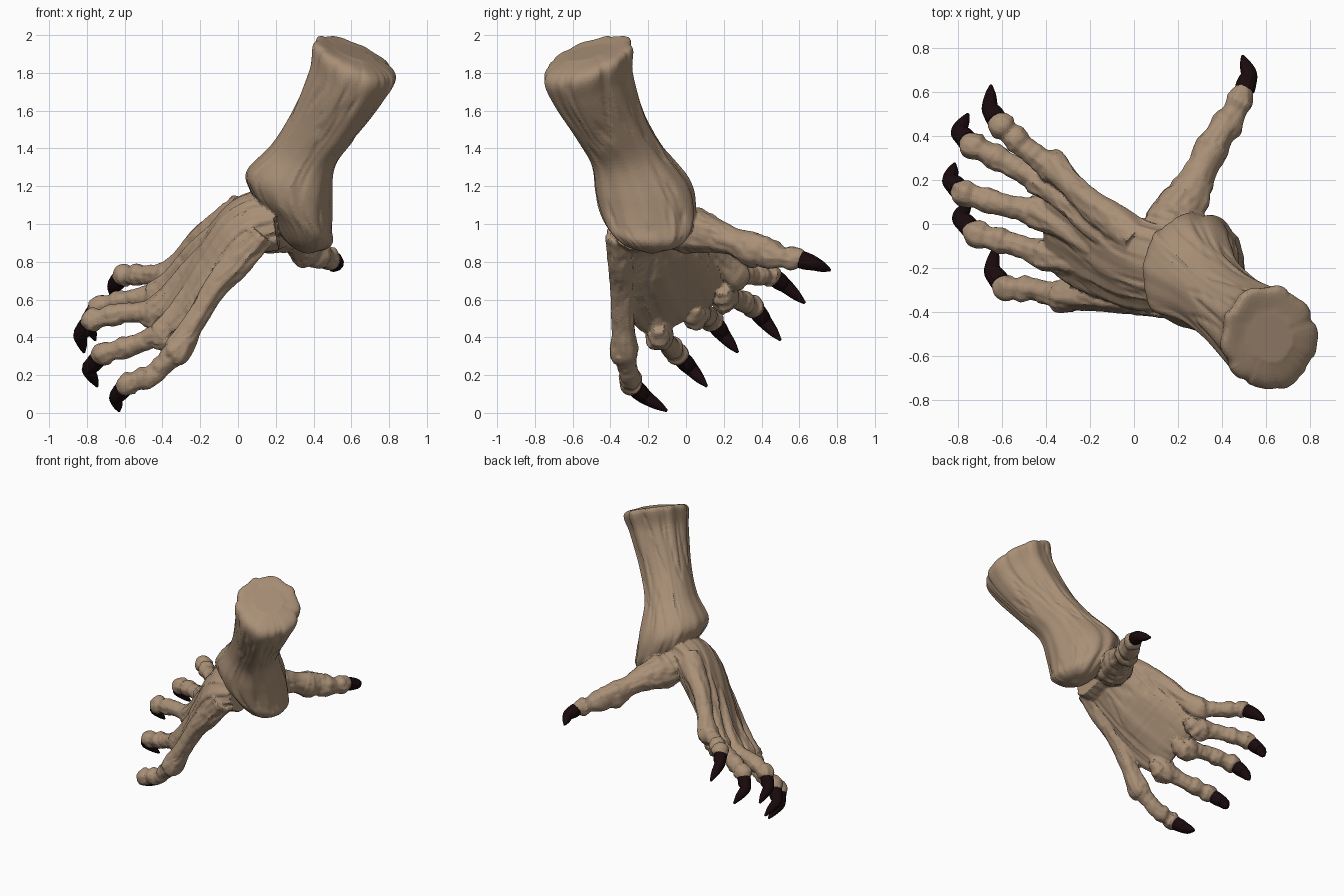
import bpy, bmesh, math
from mathutils import Vector, noise

if "Cube" in bpy.data.objects:
    bpy.data.objects.remove(bpy.data.objects["Cube"])


def material(name, rgb):
    m = bpy.data.materials.new(name)
    m.diffuse_color = (*rgb, 1)
    m.use_nodes = True
    m.node_tree.nodes["Principled BSDF"].inputs["Base Color"].default_value = m.diffuse_color
    return m


SKIN = material("brown_skin", (0.40, 0.28, 0.185))
HORN = material("dark_claw", (0.010, 0.003, 0.004))


def spline(rows, steps):
    """Catmull-Rom through rows of numbers, as a list of rows."""
    rows = [list(r) for r in rows]
    p = [[2 * a - b for a, b in zip(rows[0], rows[1])]] + rows
    p.append([2 * a - b for a, b in zip(rows[-1], rows[-2])])
    out = []
    for i in range(1, len(p) - 2):
        for s in range(steps):
            t = s / steps
            out.append([0.5 * (2 * b + (c - a) * t + (2 * a - 5 * b + 4 * c - d) * t * t
                               + (3 * b - a - 3 * c + d) * t ** 3)
                        for a, b, c, d in zip(*p[i - 1:i + 3])])
    return out + [rows[-1]]


def loft(name, rings, sides, mat, lump=0.0, groove=0.0, freq=2.5, along=3.0, wrinkle=0.0):
    """Skin rings of (centre, u, v); creases run lengthwise, wrinkles run across."""
    bm = bmesh.new()
    loops, dist = [], 0.0
    seed = Vector((len(name) * 1.7, rings[0][0].y * 9, rings[0][0].x * 7))
    for i, (c, u, v) in enumerate(rings):
        if i:
            dist += (c - rings[i - 1][0]).length
        loop = []
        for k in range(sides):
            a = 2 * math.pi * k / sides
            ca, sa = math.cos(a), math.sin(a)
            n = noise.noise(Vector((ca * freq, sa * freq, dist * along)) + seed)
            w = noise.noise(Vector((ca * 0.7, sa * 0.7, dist * 32)) + seed)
            f = 1 + lump * n - groove * max(0, 1 - abs(n) / 0.12) + wrinkle * w
            loop.append(bm.verts.new(c + (u * ca + v * sa) * f))
        loops.append(loop)
    for a, b in zip(loops, loops[1:]):
        for k in range(sides):
            j = (k + 1) % sides
            bm.faces.new((a[k], a[j], b[j], b[k]))
    bm.faces.new(loops[0])
    bm.faces.new(loops[-1])
    bmesh.ops.recalc_face_normals(bm, faces=bm.faces)
    me = bpy.data.meshes.new(name)
    bm.to_mesh(me)
    bm.free()
    me.materials.append(mat)
    ob = bpy.data.objects.new(name, me)
    bpy.context.collection.objects.link(ob)
    return ob


def tube(name, path, steps, sides, mat, side=(0, 0.85, 0.5), **kw):
    """Path rows are x, y, z, half width, thickness ratio."""
    rows = spline([list(r) + [1.0] * (5 - len(r)) for r in path], steps)
    rings = []
    for i, r in enumerate(rows):
        c = Vector(r[:3])
        d = (Vector(rows[min(i + 1, len(rows) - 1)][:3]) - Vector(rows[max(i - 1, 0)][:3])).normalized()
        u = Vector(side)
        u = (u - d * u.dot(d)).normalized()
        rad = max(r[3], 0.004)
        rings.append((c, u * rad, d.cross(u) * rad * r[4]))
    return loft(name, rings, sides, mat, **kw)


def mix(a, b, t):
    return Vector(a).lerp(Vector(b), t)


def fuse(name, parts, voxel, keep):
    """Melt overlapping parts into one skin with irregular facets."""
    bm = bmesh.new()
    for ob in parts:
        bm.from_mesh(ob.data)
        bpy.data.objects.remove(ob)
    me = bpy.data.meshes.new(name)
    bm.to_mesh(me)
    bm.free()
    me.materials.append(SKIN)
    ob = bpy.data.objects.new(name, me)
    bpy.context.collection.objects.link(ob)
    r = ob.modifiers.new("melt", 'REMESH')
    r.mode = 'VOXEL'
    r.voxel_size = voxel
    d = ob.modifiers.new("facets", 'DECIMATE')
    d.ratio = keep
    bpy.context.view_layer.update()
    done = bpy.data.meshes.new_from_object(ob.evaluated_get(bpy.context.evaluated_depsgraph_get()))
    ob.modifiers.clear()
    ob.data = done
    if not done.materials:
        done.materials.append(SKIN)
    done.polygons.foreach_set("use_smooth", [False] * len(done.polygons))


skin = []

# Forearm and rounded heel: centre, half sizes in x and y, tilt in x and y
leg = [(.62, -.52, 1.905, .10, .11, -.30, .25),
       (.62, -.52, 1.875, .208, .230, -.43, .34),
       (.575, -.50, 1.74, .190, .215, -.43, .33),
       (.45, -.40, 1.52, .168, .185, -.40, .30),
       (.345, -.31, 1.36, .172, .195, -.35, .20),
       (.272, -.235, 1.20, .232, .25, -.38, .10),
       (.28, -.205, 1.08, .222, .25, -.45, .05),
       (.335, -.19, .97, .170, .215, -.40, 0),
       (.36, -.18, .885, .105, .14, -.20, 0),
       (.37, -.18, .845, .02, .02, 0, 0)]
skin.append(loft("forearm", [(Vector((x, y, z)), Vector((hx, 0, hx * tx)), Vector((0, hy, hy * ty)))
                             for x, y, z, hx, hy, tx, ty in spline(leg, 8)],
                 72, SKIN, lump=.07, groove=.05, freq=3.4, along=1.6))

# Palm
skin.append(tube("palm", [(.2, -.2, 1.02, .19, .75), (.05, -.19, .99, .23, .62), (-.12, -.13, .80, .25, .46),
                          (-.26, -.06, .65, .27, .28), (-.36, -.01, .55, .25, .2), (-.40, .01, .51, .20, .12)],
                 8, 72, SKIN, lump=.08, groove=.06, freq=4, along=2, wrinkle=.02))

# Toes: knuckle, middle, end, claw middle, claw tip
toes = [((-.32, -.33, .33), (-.45, -.30, .20), (-.59, -.29, .15), (-.645, -.21, .08), (-.63, -.10, .01)),
        ((-.40, -.14, .42), (-.55, -.09, .36), (-.72, -.045, .31), (-.79, .03, .23), (-.745, .11, .14)),
        ((-.44, .05, .53), (-.60, .09, .53), (-.78, .14, .49), (-.835, .20, .41), (-.815, .275, .32)),
        ((-.43, .20, .62), (-.58, .28, .60), (-.74, .36, .56), (-.795, .42, .48), (-.755, .50, .385)),
        ((-.37, .26, .73), (-.50, .35, .73), (-.61, .45, .73), (-.655, .53, .67), (-.65, .63, .58))]


def claw(name, end, mid, tip):
    tube(name, [(*mix(end, mid, .3), .047), (*mix(end, mid, .6), .046), (*mid, .038),
                (*mix(mid, tip, .55), .026), (*tip, .007)], 4, 12, HORN, side=(.8, .3, .5))


for i, (k, m, e, c, t) in enumerate(toes):
    n = str(i + 1)
    # Foot bone running from the ankle to the knuckle
    base = mix((.12, -.34, .95), (.02, -.08, 1.08), i / 4)
    mid = mix(base, k, .5) + Vector((-.02, 0, .02))
    skin.append(tube("foot_bone_" + n, [
        (*base, .085), (*mix(base, mid, .5), .08), (*mid, .066), (*mix(mid, k, .6), .06),
        (*k, .078), (*mix(k, m, .25), .06)],
        8, 28, SKIN, lump=.16, groove=.10, freq=2, along=4, wrinkle=.05))
    # Wrinkled toe with swollen joints
    skin.append(tube("toe_" + n, [
        (*mix(k, m, -.15), .06), (*k, .076), (*mix(k, m, .45), .056), (*m, .052),
        (*mix(m, e, .35), .060), (*mix(m, e, .65), .049), (*mix(m, e, .9), .062),
        (*mix(e, c, .22), .052), (*mix(e, c, .4), .03)],
        8, 24, SKIN, lump=.10, groove=.07, freq=1.6, along=7, wrinkle=.13))
    claw("claw_" + n, e, c, t)
    # Wrinkled pad under the middle knuckles
    if 0 < i < 4:
        q = Vector(k) + Vector((.03, 0, -.02))
        skin.append(tube("toe_pad_" + n, [
            (*(q + Vector((.09, 0, .05))), .03), (*(q + Vector((.03, 0, .01))), .06),
            (*(q + Vector((-.03, 0, -.02))), .058), (*(q + Vector((-.10, .01, -.02))), .02)],
            6, 20, SKIN, lump=.2, groove=.1, wrinkle=.25))

# Back toe, thick at the ankle
skin.append(tube("back_toe", [
    (.13, -.10, 1.0, .12), (.19, .03, .97, .122), (.25, .13, .945, .10), (.305, .25, .91, .072),
    (.35, .34, .87, .082, 1.15), (.385, .40, .855, .068, 1.2), (.425, .46, .835, .076),
    (.455, .51, .825, .054), (.48, .56, .82, .062), (.495, .60, .82, .050), (.505, .63, .815, .03)],
    7, 30, SKIN, side=(.85, -.5, 0), lump=.10, groove=.07, freq=2, along=5, wrinkle=.09))
claw("back_claw", (.495, .58, .82), (.522, .68, .79), (.493, .765, .755))

fuse("leg_and_foot", skin, .0085, .4)
